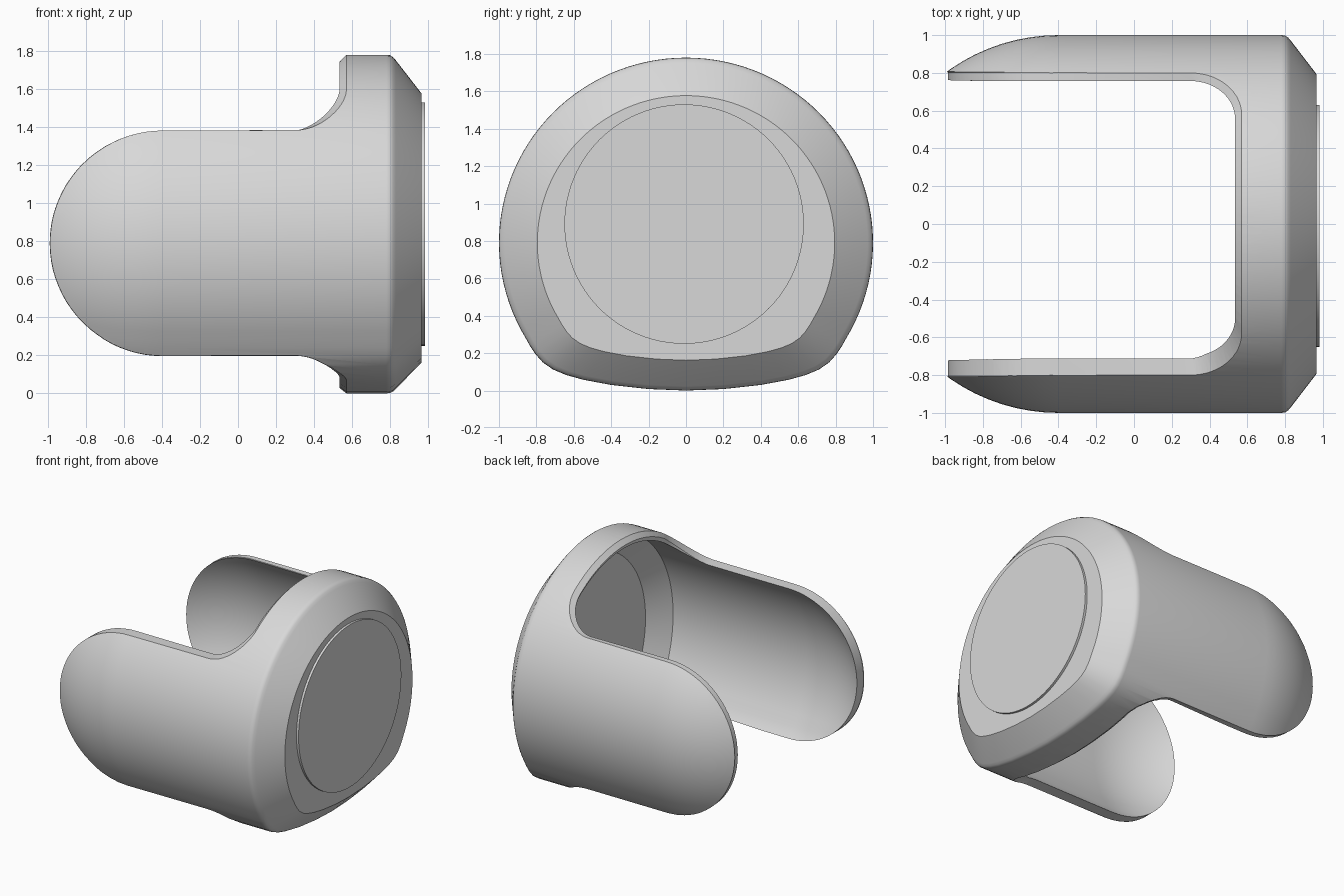
import bpy, bmesh, math
from mathutils import Vector

if "Cube" in bpy.data.objects:
    bpy.data.objects.remove(bpy.data.objects["Cube"])

CZ = 0.79          # height of the section centre
grey = bpy.data.materials.new("plain grey")
grey.diffuse_color = (0.69, 0.69, 0.69, 1)
grey.use_nodes = True
grey.node_tree.nodes["Principled BSDF"].inputs["Base Color"].default_value = grey.diffuse_color

# Bowed bottom of the section, from the side towards the middle (y, z)
TAIL = [(0.835, 0.24), (0.805, 0.195), (0.765, 0.15), (0.71, 0.112), (0.64, 0.083),
        (0.55, 0.058), (0.4, 0.03), (0.2, 0.008), (0, 0)]


def section():
    """Rounded arch with a gently bowed, flatter bottom, relative to its centre."""
    a0, a1, n = math.radians(-31), math.radians(211), 80
    angles = [a0 + (a1 - a0) * i / n for i in range(n + 1)]
    pts = [(math.cos(a), 0.99 * math.sin(a)) for a in angles]
    left = [(-y, z - CZ) for y, z in TAIL]
    right = [(y, z - CZ) for y, z in reversed(TAIL[:-1])]
    return pts + left + right


def section_top(y):
    return 0.99 * math.sqrt(max(0, 1 - y * y))


def section_bottom(y):
    y = abs(y)
    for (ya, za), (yb, zb) in zip(TAIL, TAIL[1:]):
        if yb <= y <= ya:
            return za + (zb - za) * (ya - y) / (ya - yb) - CZ
    return -section_top(y)


def finish(name, bm):
    bmesh.ops.recalc_face_normals(bm, faces=bm.faces)
    me = bpy.data.meshes.new(name)
    bm.to_mesh(me)
    bm.free()
    me.materials.append(grey)
    ob = bpy.data.objects.new(name, me)
    bpy.context.collection.objects.link(ob)
    return ob


def bridge(bm, a, b):
    for i in range(len(a)):
        j = (i + 1) % len(a)
        bm.faces.new((a[i], a[j], b[j], b[i]))


def loft(name, stations, shift=0.0):
    """Skin the section, scaled per station, along x."""
    bm = bmesh.new()
    rings = [[bm.verts.new((x, y * s + shift, z * s + CZ)) for y, z in section()]
             for x, s in stations]
    for a, b in zip(rings, rings[1:]):
        bridge(bm, a, b)
    bm.faces.new(rings[0])
    bm.faces.new(rings[-1])
    return finish(name, bm)


def dome(r, n=20):
    """Stations of a ball end of radius r, closing towards -x."""
    angles = [math.radians(3 + 87 * i / n) for i in range(n + 1)]
    return [(-0.4 - r * math.cos(a), r * math.sin(a)) for a in angles]


def u_path(yb, yf, xe, ry):
    """Plan of the opening's closed end, back corner to front corner; t is 0 on the flaps."""
    rx, pts, n = xe - 0.3, [], 14
    for i in range(n + 1):
        a = math.pi / 2 * i / n
        pts.append((0.3 + rx * math.sin(a), yb - ry + ry * math.cos(a), i / n))
    for i in range(1, 24):
        pts.append((xe, yb - ry + (yf - yb + 2 * ry) * i / 24, 1))
    for i in range(n + 1):
        a = math.pi / 2 * (1 - i / n)
        pts.append((0.3 + rx * math.sin(a), yf + ry - ry * math.cos(a), 1 - i / n))
    return pts


def rim_loop(yb, yf, xe, ry, sb, sf, se):
    """Closed rim edge around both flaps and the collar, relative to the centre."""
    top, bottom = [], []
    path = u_path(yb, yf, xe, ry)
    for k, (x, y, t) in enumerate(path):
        flap = sb if k < len(path) / 2 else sf
        s = flap + (se - flap) * t
        top.append(Vector((x, y, s * section_top(y / s))))
        low = s * section_bottom(y / s)
        bottom.append(Vector((x, y, low + 0.012 * (1 - t))))

    def tip(y):
        angles = [math.radians(90 + 180 * i / 40) for i in range(41)]
        return [Vector((-0.395 + 0.59 * math.cos(a), y, 0.592 * math.sin(a)))
                for a in angles]
    return top + tip(yf) + bottom[::-1] + tip(yb)[::-1]


# Solid body with bevelled closed end, and the hollow inside it
body = loft("cup_shell", dome(1.0) + [(0.78, 1.0), (0.8, 0.998), (0.815, 0.988),
                                      (0.83, 0.971), (0.965, 0.795)])
cavity = loft("cavity_cutter", dome(0.945) + [(0.76, 0.945), (0.885, 0.78)], 0.02)

# Round-cornered slot that leaves a flat lip inside the collar
bm = bmesh.new()
plan = [(-2, 0.757)] + [p[:2] for p in u_path(0.757, -0.70, 0.535, 0.2)] + [(-2, -0.70)]
low = [bm.verts.new((x, y, -1)) for x, y in plan]
high = [bm.verts.new((x, y, 3)) for x, y in plan]
bridge(bm, low, high)
bm.faces.new(low)
bm.faces.new(high)
slot = finish("slot_cutter", bm)

# Flared cutter that forms the rim of the opening
outer = rim_loop(0.8, -0.8, 0.57, 0.22, 1, 1, 1)
inner = rim_loop(0.757, -0.70, 0.535, 0.2, 0.963, 0.92, 0.965)
loops = [[i - (o - i) * 0.3 for i, o in zip(inner, outer)],
         [o + (o - i) * 0.05 for i, o in zip(inner, outer)],
         [o * 3 for o in outer]]
bm = bmesh.new()
up = Vector((0, 0, CZ))
rings = [[bm.verts.new(p + up) for p in loop] for loop in loops]
bridge(bm, rings[0], rings[1])
bridge(bm, rings[1], rings[2])
for ring, apex in ((rings[0], (0, 0, CZ)), (rings[2], (-6, 0, CZ))):
    centre = bm.verts.new(apex)
    for i in range(len(ring)):
        bm.faces.new((ring[i], ring[(i + 1) % len(ring)], centre))
bmesh.ops.remove_doubles(bm, verts=bm.verts, dist=0.0005)
bmesh.ops.triangulate(bm, faces=bm.faces)
trim = finish("trim_cutter", bm)

bpy.context.view_layer.objects.active = body
for cutter in (cavity, slot, trim):
    mod = body.modifiers.new("cut", "BOOLEAN")
    mod.operation = "DIFFERENCE"
    mod.solver = "EXACT"
    mod.object = cutter
    bpy.ops.object.modifier_apply(modifier=mod.name)
    bpy.data.objects.remove(cutter, do_unlink=True)

# Thin round plate on the closed end
bpy.ops.mesh.primitive_cylinder_add(vertices=96, radius=0.64, depth=0.04,
                                    location=(0.963, -0.01, 0.89),
                                    rotation=(0, math.pi / 2, 0))
plate = bpy.context.object
plate.name = "end_plate"
plate.data.materials.append(grey)

for ob in (body, plate):
    bpy.ops.object.select_all(action="DESELECT")
    ob.select_set(True)
    bpy.context.view_layer.objects.active = ob
    bpy.ops.object.shade_smooth_by_angle(angle=math.radians(28))
